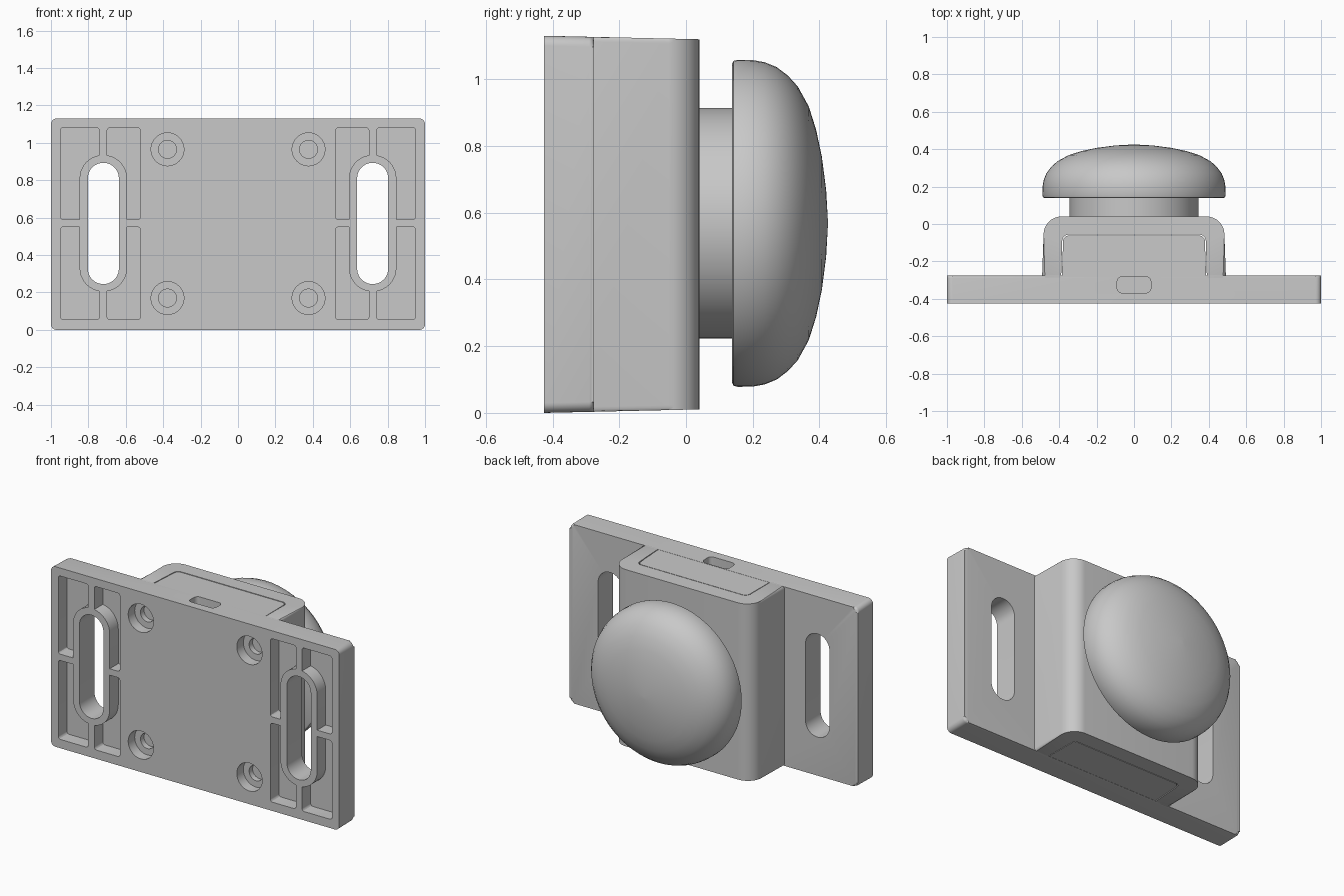
import bpy, bmesh, math
from mathutils import Vector

cube = bpy.data.objects.get("Cube")
if cube:
    bpy.data.objects.remove(cube, do_unlink=True)

MID = 0.565            # height of the centre line
FRONT, BACK = -0.425, -0.275

grey = bpy.data.materials.new("plain grey")
grey.use_nodes = True
colour = (0.58, 0.58, 0.58, 1)
grey.diffuse_color = colour
grey.node_tree.nodes["Principled BSDF"].inputs["Base Color"].default_value = colour


def fillet(corners, steps=6):
    """Round a convex outline given as (u, v, radius) corners."""
    out = []
    for i, (u, v, r) in enumerate(corners):
        p = Vector((u, v))
        if r == 0:
            out.append((u, v))
            continue
        a = (Vector(corners[i - 1][:2]) - p).normalized()
        b = (Vector(corners[(i + 1) % len(corners)][:2]) - p).normalized()
        half = a.angle(b) / 2
        c = p + (a + b).normalized() * r / math.sin(half)
        start, end = p + a * r / math.tan(half) - c, p + b * r / math.tan(half) - c
        first = math.atan2(start.y, start.x)
        sweep = math.atan2(start.x * end.y - start.y * end.x, start.dot(end))
        for k in range(steps + 1):
            t = first + sweep * k / steps
            out.append((c.x + r * math.cos(t), c.y + r * math.sin(t)))
    return out


def rect(u0, u1, v0, v1, r, steps=6):
    return fillet([(u0, v0, r), (u1, v0, r), (u1, v1, r), (u0, v1, r)], steps)


def circle(u, v, r, n=32):
    return [(u + r * math.cos(2 * math.pi * i / n), v + r * math.sin(2 * math.pi * i / n))
            for i in range(n)]


def finish(name, bm):
    bmesh.ops.recalc_face_normals(bm, faces=bm.faces)
    mesh = bpy.data.meshes.new(name)
    bm.to_mesh(mesh)
    bm.free()
    mesh.materials.append(grey)
    obj = bpy.data.objects.new(name, mesh)
    bpy.context.collection.objects.link(obj)
    return obj


def prism(name, outline, axis, lo, hi, bevel=0, ends=(), draft=False):
    """Extrude an outline along y or z, rounding the rims at the given ends."""
    bm = bmesh.new()

    def place(p, d):
        return (p[0], d, p[1]) if axis == "y" else (p[0], p[1], d)
    rings = [[bm.verts.new(place(p, d)) for p in outline] for d in (lo, hi)]
    bm.faces.new(rings[0])
    bm.faces.new(rings[1])
    n = len(outline)
    for i in range(n):
        j = (i + 1) % n
        bm.faces.new((rings[0][i], rings[0][j], rings[1][j], rings[1][i]))
    if bevel:
        rim = [e for e in bm.edges for k in ends if all(v in rings[k] for v in e.verts)]
        bmesh.ops.bevel(bm, geom=rim, offset=bevel, segments=3, profile=0.5, affect='EDGES')
    if draft:
        for v in bm.verts:
            v.co.z = MID + (v.co.z - MID) * (1 - 0.04 * (v.co.y - FRONT))
    return finish(name, bm)


def combine(target, tool, operation='DIFFERENCE'):
    mod = target.modifiers.new("combine", 'BOOLEAN')
    mod.operation, mod.solver, mod.object = operation, 'EXACT', tool
    bpy.context.view_layer.update()
    result = bpy.data.meshes.new_from_object(
        target.evaluated_get(bpy.context.evaluated_depsgraph_get()))
    target.modifiers.clear()
    target.data = result
    bpy.data.objects.remove(tool, do_unlink=True)


def smooth(obj, degrees):
    bpy.ops.object.select_all(action='DESELECT')
    obj.select_set(True)
    bpy.context.view_layer.objects.active = obj
    bpy.ops.object.shade_smooth_by_angle(angle=math.radians(degrees))


def lathe(name, profile, n=64):
    """Turn (radius, y) points round the y axis through the centre line."""
    bm = bmesh.new()
    rings = [[bm.verts.new((u, y, v)) for u, v in circle(0, MID + 0.003, r, n)]
             for r, y in profile]
    for a, b in zip(rings, rings[1:]):
        for i in range(n):
            j = (i + 1) % n
            bm.faces.new((a[i], a[j], b[j], b[i]))
    bm.faces.new(rings[0])
    bm.faces.new(rings[-1])
    return finish(name, bm)


# mounting plate with the raised core that fills the housing
base = prism("mounting_plate", rect(-1, 1, 0, 2 * MID, 0.03), "y", FRONT, BACK,
             0.015, (1,), True)
core = prism("core", fillet([(-0.388, -0.35, 0), (0.388, -0.35, 0),
                             (0.378, -0.062, 0.03), (-0.378, -0.062, 0.03)]),
             "z", 0.001, 2 * MID - 0.001, draft=True)
combine(base, core, 'UNION')

for s in (-1, 1):
    # four pockets round each slot, leaving ribs and a ring
    for x0, x1 in ((0.522, 0.7), (0.742, 0.95)):
        for z0, z1 in ((0.055, 0.55), (0.59, 1.08)):
            u0, u1 = sorted((s * x0, s * x1))
            pocket = prism("pocket", rect(u0, u1, z0, z1, 0.015, 3), "y", FRONT - 0.1, FRONT + 0.085)
            ring = prism("ring", rect(s * 0.72 - 0.127, s * 0.72 + 0.127, 0.205, 0.935, 0.126, 10),
                         "y", FRONT - 0.2, BACK)
            combine(pocket, ring)
            combine(base, pocket)
    # long mounting slot
    slot = prism("slot", rect(s * 0.72 - 0.083, s * 0.72 + 0.083, 0.245, 0.893, 0.0825, 10),
                 "y", FRONT - 0.1, BACK + 0.1)
    combine(base, slot)
    # counterbored screw holes
    for z in (0.17, 0.965):
        for radius, depth in ((0.088, 0.065), (0.048, 0.1)):
            hole = prism("hole", circle(s * 0.377, z, radius), "y", FRONT - 0.1, FRONT + depth)
            combine(base, hole)

# cable opening in the top edge
opening = prism("opening", rect(-0.09, 0.09, -0.368, -0.282, 0.025), "z", 1.05, 1.3)
combine(base, opening)
smooth(base, 30)

# housing wrapped over the core
housing = prism("housing", fillet([(-0.492, -0.3, 0), (0.492, -0.3, 0),
                                   (0.48, 0.04, 0.095), (-0.48, 0.04, 0.095)], 10),
                "z", 0, 2 * MID, 0.015, (0, 1), True)
hollow = prism("hollow", fillet([(-0.393, -0.4, 0), (0.393, -0.4, 0),
                                 (0.383, -0.057, 0.033), (-0.383, -0.057, 0.033)]),
               "z", -0.1, 1.3)
combine(housing, hollow)
smooth(housing, 30)

# push button
stem = lathe("button_stem", [(0.345, 0.03), (0.345, 0.16)])
smooth(stem, 30)
cap = lathe("button_cap", [(0.478, 0.138), (0.487, 0.143), (0.49, 0.155), (0.489, 0.2),
                           (0.483, 0.235), (0.468, 0.272), (0.443, 0.305), (0.41, 0.335),
                           (0.35, 0.368), (0.28, 0.39), (0.2, 0.407), (0.1, 0.42), (0.01, 0.425)])
smooth(cap, 40)
